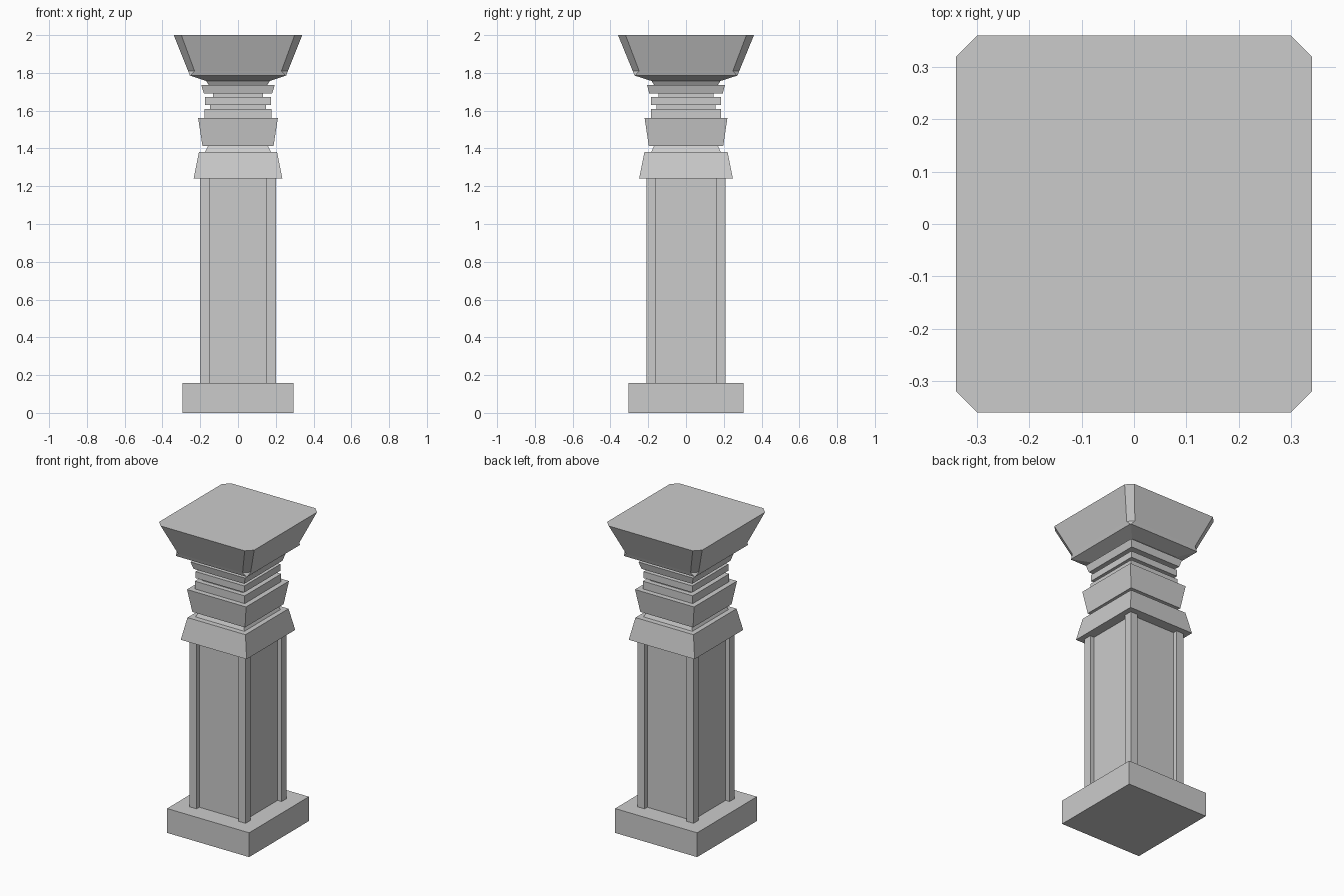
import bpy, bmesh

if "Cube" in bpy.data.objects:
    bpy.data.objects.remove(bpy.data.objects["Cube"])


def ring_points(hx, hy, c):
    """Rectangle outline, counter-clockwise, with optional corner chamfer c."""
    if c == 0:
        return [(hx, -hy), (hx, hy), (-hx, hy), (-hx, -hy)]
    return [(hx - c, -hy), (hx, -hy + c), (hx, hy - c), (hx - c, hy),
            (-hx + c, hy), (-hx, hy - c), (-hx, -hy + c), (-hx + c, -hy)]


def loft(name, rings, centre=(0, 0)):
    """Closed solid through rings of (z, half x, half y, chamfer)."""
    bm = bmesh.new()
    loops = [[bm.verts.new((x + centre[0], y + centre[1], z))
              for x, y in ring_points(hx, hy, c)] for z, hx, hy, c in rings]
    for low, high in zip(loops, loops[1:]):
        n = len(low)
        for i in range(n):
            j = (i + 1) % n
            bm.faces.new((low[i], low[j], high[j], high[i]))
    bm.faces.new(loops[0][::-1])
    bm.faces.new(loops[-1])
    bmesh.ops.remove_doubles(bm, verts=bm.verts, dist=1e-5)
    bmesh.ops.recalc_face_normals(bm, faces=bm.faces)
    mesh = bpy.data.meshes.new(name)
    bm.to_mesh(mesh)
    bm.free()
    obj = bpy.data.objects.new(name, mesh)
    bpy.context.collection.objects.link(obj)
    return obj


# Stacked tiers: name, bottom z, bottom half x/y, top z, top half x/y
tiers = [
    ("plinth", 0.0, 0.293, 0.305, 0.157, 0.293, 0.305),
    ("shaft_core", 0.157, 0.172, 0.182, 1.24, 0.172, 0.182),
    ("lower_collar", 1.24, 0.235, 0.248, 1.38, 0.207, 0.22),
    ("collar_neck", 1.38, 0.175, 0.185, 1.413, 0.159, 0.169),
    ("upper_collar", 1.413, 0.188, 0.197, 1.56, 0.211, 0.219),
    ("neck_band_lower", 1.56, 0.178, 0.186, 1.61, 0.178, 0.186),
    ("neck_groove_lower", 1.61, 0.147, 0.155, 1.63, 0.147, 0.155),
    ("neck_band_upper", 1.63, 0.174, 0.184, 1.672, 0.174, 0.184),
    ("neck_groove_upper", 1.672, 0.132, 0.145, 1.692, 0.132, 0.145),
    ("flared_band", 1.692, 0.181, 0.195, 1.737, 0.195, 0.206),
]
for name, z0, x0, y0, z1, x1, y1 in tiers:
    loft(name, [(z0, x0, y0, 0), (z1, x1, y1, 0)])

# Square posts on the shaft corners
for sx in (-1, 1):
    for sy in (-1, 1):
        loft("corner_post", [(0.157, 0.026, 0.026, 0), (1.24, 0.026, 0.026, 0)],
             (sx * 0.175, sy * 0.184))

# Flaring capital with chamfered corners that run out at the underside
loft("capital", [(1.737, 0.155, 0.17, 0.001), (1.757, 0.168, 0.182, 0.001),
                 (1.786, 0.255, 0.273, 0.004), (1.81, 0.264, 0.282, 0.034),
                 (2.0, 0.34, 0.36, 0.04)])
